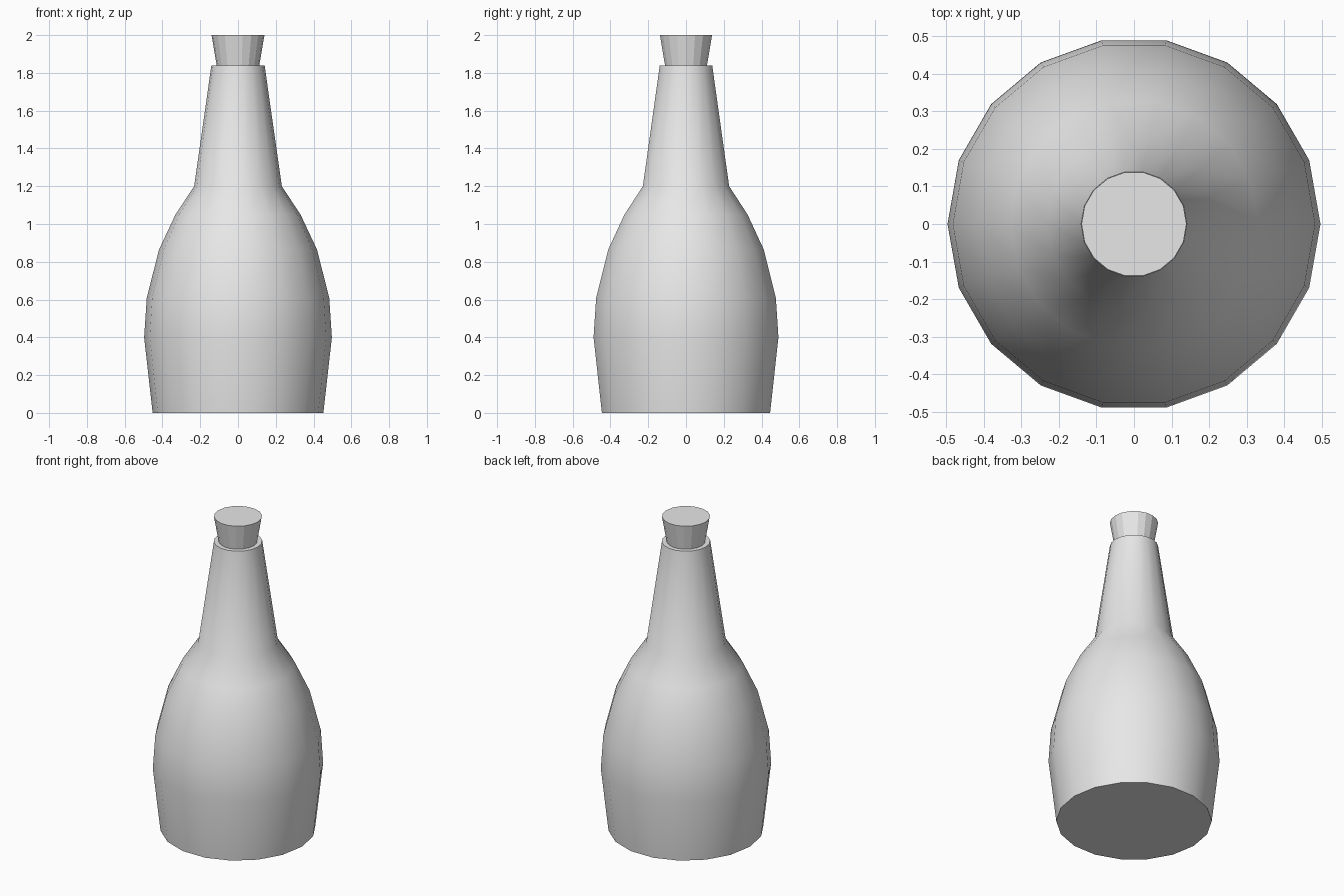
import bpy
import bmesh
from math import cos, sin, tau, radians

cube = bpy.data.objects.get("Cube")
if cube:
    bpy.data.objects.remove(cube, do_unlink=True)

SIDES = 18

grey = bpy.data.materials.new("light_grey")
grey.use_nodes = True
colour = (0.8, 0.8, 0.8, 1.0)
grey.diffuse_color = colour
grey.node_tree.nodes["Principled BSDF"].inputs["Base Color"].default_value = colour


def lathe(name, profile):
    """Revolve (radius, height) points into a closed solid with flat ends."""
    bm = bmesh.new()
    angles = [tau * i / SIDES for i in range(SIDES)]
    rings = [[bm.verts.new((r * cos(a), r * sin(a), z)) for a in angles]
             for r, z in profile]
    for low, high in zip(rings, rings[1:]):
        for i in range(SIDES):
            j = (i + 1) % SIDES
            bm.faces.new((low[i], low[j], high[j], high[i]))
    bm.faces.new(rings[0][::-1])
    bm.faces.new(rings[-1])
    mesh = bpy.data.meshes.new(name)
    bm.to_mesh(mesh)
    bm.free()
    mesh.materials.append(grey)
    obj = bpy.data.objects.new(name, mesh)
    bpy.context.collection.objects.link(obj)
    return obj


# Bottle: tapered base, round belly, shoulder and long neck
bottle = lathe("bottle", [
    (0.452, 0), (0.497, 0.40), (0.483, 0.61), (0.418, 0.865),
    (0.331, 1.05), (0.232, 1.20), (0.141, 1.84),
])
bpy.ops.object.select_all(action='DESELECT')
bottle.select_set(True)
bpy.context.view_layer.objects.active = bottle
bpy.ops.object.shade_smooth_by_angle(angle=radians(40))

# Stopper: faceted cork, its narrow end sunk into the neck
lathe("stopper", [(0.106, 1.80), (0.14, 2.0)])
